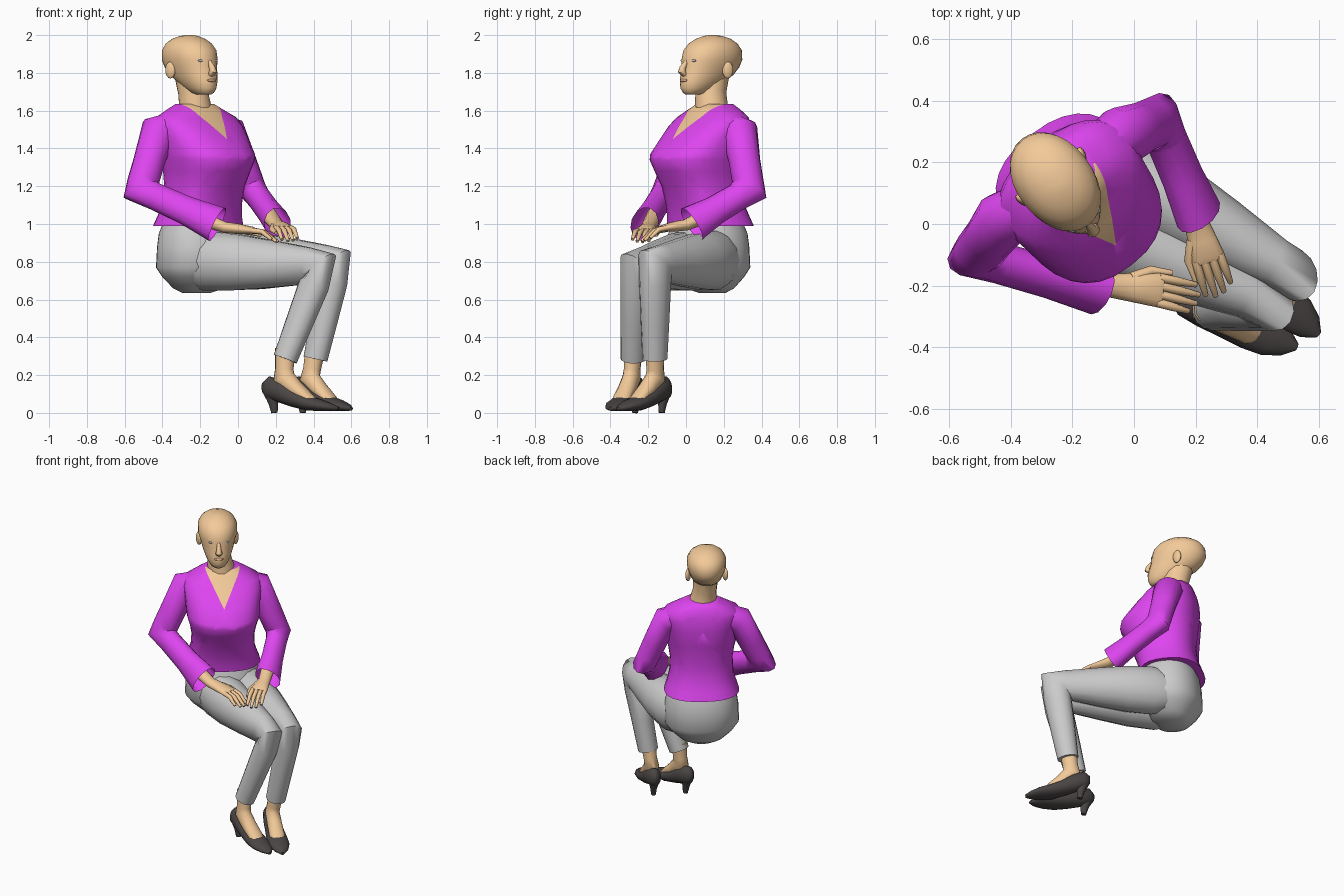
import bpy, bmesh, math
from mathutils import Vector as V

if "Cube" in bpy.data.objects:
    bpy.data.objects.remove(bpy.data.objects["Cube"])

# Body frame: the figure is turned toward +x/-y
L = V((0.79, 0.61, 0))      # toward the figure's left
F = V((0.61, -0.79, 0))     # forward
C = V((-0.22, 0.14, 0))
Z = V((0, 0, 1))


def P(u, f, z):
    return C + L * u + F * f + Z * z


def mat(name, rgb):
    m = bpy.data.materials.new(name)
    m.diffuse_color = (*rgb, 1)
    m.use_nodes = True
    m.node_tree.nodes["Principled BSDF"].inputs["Base Color"].default_value = m.diffuse_color
    return m


SKIN = mat("skin", (0.9, 0.59, 0.32))
CLOTH = mat("purple cloth", (0.73, 0.06, 0.87))
LEATHER = mat("dark leather", (0.07, 0.06, 0.06))
EYE = mat("eye white", (0.65, 0.65, 0.65))
LIP = mat("lip", (0.75, 0.42, 0.24))


def loft(name, rings, material=None, caps=(True, True), angle=60):
    bm = bmesh.new()
    vs = [[bm.verts.new(p) for p in r] for r in rings]
    n = len(vs[0])
    for a, b in zip(vs, vs[1:]):
        for i in range(n):
            bm.faces.new((a[i], a[(i + 1) % n], b[(i + 1) % n], b[i]))
    if caps[0]:
        bm.faces.new(vs[0][::-1])
    if caps[1]:
        bm.faces.new(vs[-1])
    bmesh.ops.recalc_face_normals(bm, faces=bm.faces)
    me = bpy.data.meshes.new(name)
    bm.to_mesh(me)
    bm.free()
    ob = bpy.data.objects.new(name, me)
    bpy.context.collection.objects.link(ob)
    if material:
        me.materials.append(material)
    bpy.ops.object.select_all(action='DESELECT')
    ob.select_set(True)
    bpy.context.view_layer.objects.active = ob
    bpy.ops.object.shade_smooth_by_angle(angle=math.radians(angle))
    return ob


def body(name, table, material=None, n=2.4, seg=28, u0=0, **kw):
    """Horizontal rounded rings: (z, half width, front, back)."""
    def sp(v):
        return math.copysign(abs(v) ** (2 / n), v)
    rings = []
    for z, a, ff, fb in table:
        rings.append([P(u0 + a * sp(math.cos(t)),
                        (ff + fb) / 2 + (ff - fb) / 2 * sp(math.sin(t)), z)
                      for t in (2 * math.pi * i / seg for i in range(seg))])
    return loft(name, rings, material, **kw)


def tube(name, pts, side, material=None, seg=14, **kw):
    """Elliptical tube through (point, half width along side, half height)."""
    ps = [V(p[0]) for p in pts]
    rings = []
    for i, (p, w, h) in enumerate(pts):
        t = V((0, 0, 0))
        if i:
            t += (ps[i] - ps[i - 1]).normalized()
        if i < len(ps) - 1:
            t += (ps[i + 1] - ps[i]).normalized()
        t.normalize()
        s = (side - t * side.dot(t)).normalized()
        up = s.cross(t)
        rings.append([ps[i] + s * w * math.cos(a) + up * h * math.sin(a)
                      for a in (2 * math.pi * k / seg for k in range(seg))])
    return loft(name, rings, material, **kw)


def ball(name, loc, scale, material, rot=0):
    bpy.ops.mesh.primitive_uv_sphere_add(segments=14, ring_count=8, location=loc,
                                         rotation=(0, 0, math.atan2(L.y, L.x) + rot))
    ob = bpy.context.object
    ob.name = name
    ob.scale = scale
    ob.data.materials.append(material)
    bpy.ops.object.shade_smooth()


# Blouse body, with the V neckline cut in and coloured as skin
blouse = body("blouse", [(0.99, .24, .22, -.19), (1.04, .222, .225, -.17), (1.1, .205, .24, -.145),
                         (1.2, .2, .275, -.135), (1.28, .213, .32, -.14), (1.34, .23, .347, -.145),
                         (1.37, .235, .34, -.15), (1.46, .243, .255, -.155), (1.52, .25, .19, -.15),
                         (1.565, .235, .135, -.14), (1.605, .16, .1, -.125), (1.635, .105, .07, -.1)],
              CLOTH, angle=80)
blouse.data.materials.append(SKIN)
bm = bmesh.new()
bm.from_mesh(blouse.data)
apex = P(0, 0, 1.45)
for s in (-1, 1):
    bmesh.ops.bisect_plane(bm, geom=bm.verts[:] + bm.edges[:] + bm.faces[:], plane_co=apex,
                           plane_no=(L * 0.18 * s - Z * 0.11).normalized())
for f in bm.faces:
    d = f.calc_center_median() - apex
    if d.dot(F) > 0 and d.z > abs(d.dot(L)) * 0.18 / 0.11:
        f.material_index = 1
bm.to_mesh(blouse.data)
bm.free()

# Neck and head
tube("neck", [(P(0, 0, 1.52), .1, .1), (P(-.01, 0, 1.63), .085, .088), (P(-.02, -.005, 1.7), .076, .085),
              (P(-.025, -.025, 1.8), .08, .09)], L, SKIN)
body("head", [(1.685, .03, .15, .06), (1.695, .05, .165, .02), (1.72, .068, .178, -.03),
              (1.75, .084, .178, -.08), (1.79, .1, .172, -.145), (1.83, .112, .16, -.18),
              (1.87, .124, .158, -.197), (1.92, .125, .143, -.192), (1.955, .108, .112, -.167),
              (1.98, .08, .07, -.127), (1.995, .045, .025, -.08), (2.0, .015, 0, -.05)],
     SKIN, n=2.1, u0=-.03)
tube("nose", [(P(-.03, .148, 1.865), .01, .01), (P(-.03, .177, 1.825), .016, .018),
              (P(-.03, .184, 1.807), .023, .018), (P(-.03, .165, 1.79), .02, .012)], L, SKIN, seg=10)
ball("lips", P(-.03, .168, 1.76), (.03, .015, .01), LIP)
for s, side in ((-1, "right"), (1, "left")):
    ball(side + "_ear", P(-.03 + s * .118, -.035, 1.815), (.016, .03, .045), SKIN, -s * .4)
    ball(side + "_eye", P(-.03 + s * .045, .138, 1.865), (.019, .011, .008), EYE)

# Trousers: seat plus two bent legs
body("trouser_seat", [(.635, .08, .06, -.06), (.66, .14, .14, -.1), (.72, .205, .2, -.145),
                      (.77, .24, .24, -.175), (.88, .235, .24, -.17), (.95, .225, .22, -.16),
                      (1.02, .2, .19, -.13)], n=2.2)


def leg(side, hip, knee, ankle):
    hip, knee, ankle = V(hip), V(knee), V(ankle)
    pts = [(hip.lerp(knee, t), w, h) for t, w, h in
           ((0, .11, .135), (.12, .135, .162), (.35, .14, .152), (.62, .115, .128),
            (.9, .083, .1), (1, .076, .115))]
    pts += [(knee.lerp(ankle, t), w, h) for t, w, h in
            ((.2, .077, .09), (.6, .07, .08), (1, .064, .068))]
    tube(side + "_trouser_leg", pts, L)


leg("right", (-.25, .05, .81), (.44, -.258, .775), (.25, -.28, .285))
leg("left", (-.1, .19, .81), (.52, -.163, .79), (.41, -.165, .285))


# Feet and heeled shoes
def foot(side, heel, toe, ankle):
    heel, toe, ankle = V((*heel, 0)), V((*toe, 0)), V(ankle)
    d = (toe - heel).normalized()
    k = (toe - heel).length / .43
    lat = Z.cross(d)

    def Q(s, z):
        return heel + d * s * k + Z * z
    tube(side + "_shoe", [(Q(s, (a + b) / 2), w, (b - a) / 2) for s, a, b, w in
                          ((0, .11, .16, .015), (.03, .075, .195, .042), (.1, .055, .175, .054),
                           (.18, .03, .125, .06), (.26, .012, .092, .068), (.33, .008, .072, .066),
                           (.39, .009, .05, .045), (.43, .012, .032, .012))], lat, LEATHER)
    tube(side + "_shoe_heel", [(Q(.045, .12), .04, .042), (Q(.062, .05), .022, .026),
                               (Q(.068, 0), .015, .017)], lat, LEATHER, seg=10)
    tube(side + "_foot", [(ankle + Z * .06, .05, .055), (ankle.lerp(Q(.12, .2), .6), .043, .05),
                          (Q(.12, .185), .046, .062), (Q(.19, .125), .048, .045),
                          (Q(.27, .075), .05, .026), (Q(.31, .055), .03, .015)], lat, SKIN)


foot("right", (.13, -.245), (.53, -.4), (.25, -.28, .28))
foot("left", (.295, -.085), (.6, -.36), (.41, -.165, .28))


# Sleeves: shoulder, elbow, flared open cuff
def sleeve(side, s, shoulder, elbow, cuff):
    sh, el, cu = V(shoulder), V(elbow), V(cuff)
    axis = (el - sh).cross(cu - el).normalized()
    tube(side + "_sleeve", [(P(s * .13, -.01, 1.515), .08, .08), (sh, .088, .1),
                            (sh.lerp(el, .5), .078, .085), (sh.lerp(el, .85), .074, .085),
                            (el, .072, .1), (el.lerp(cu, .2), .066, .075),
                            (el.lerp(cu, .6), .066, .08), (cu, .073, .102)],
         axis, CLOTH, caps=(True, False), seg=12)


sleeve("right", -1, (-.425, .015, 1.485), (-.515, -.105, 1.18), (-.11, -.22, .998))
sleeve("left", 1, (-.04, .285, 1.485), (.08, .335, 1.18), (.21, .03, 1.0))


# Hands resting in the lap: wrist, palm, four fingers and thumb
def hand(side, elbow, wrist, knuckle, tip, thumb_side):
    el, w, k, t = V(elbow), V(wrist), V(knuckle), V(tip)
    d = (k - w).normalized()
    s = Z.cross(d).normalized() * thumb_side
    tube(side + "_palm", [(w.lerp(el, .4), .045, .045), (w, .04, .03), (w.lerp(k, .5), .048, .028),
                          (k, .056, .02), (k + d * .015, .05, .013)], s, SKIN)
    for i, ln in enumerate((.9, 1, .95, .78)):
        off = 1.5 - i
        a = k + s * off * .027
        b = k + (t - k) * ln + s * off * .03
        m = a.lerp(b, .5) + Z * .018
        tube(f"{side}_finger_{i + 1}", [(a, .015, .015), (m, .014, .014), (b, .009, .009)],
             s, SKIN, seg=8)
    a = w.lerp(k, .4) + s * .03
    tube(side + "_thumb", [(a, .02, .02), (a + d * .06 + s * .03 - Z * .01, .017, .017),
                           (a + d * .13 + s * .03 - Z * .02, .009, .009)], s, SKIN, seg=8)


hand("right", (-.515, -.105, 1.15), (-.07, -.2, .982), (.08, -.215, .965), (.21, -.245, .905), 1)
hand("left", (.08, .335, 1.15), (.205, .0, .995), (.24, -.11, .98), (.28, -.23, .91), -1)
